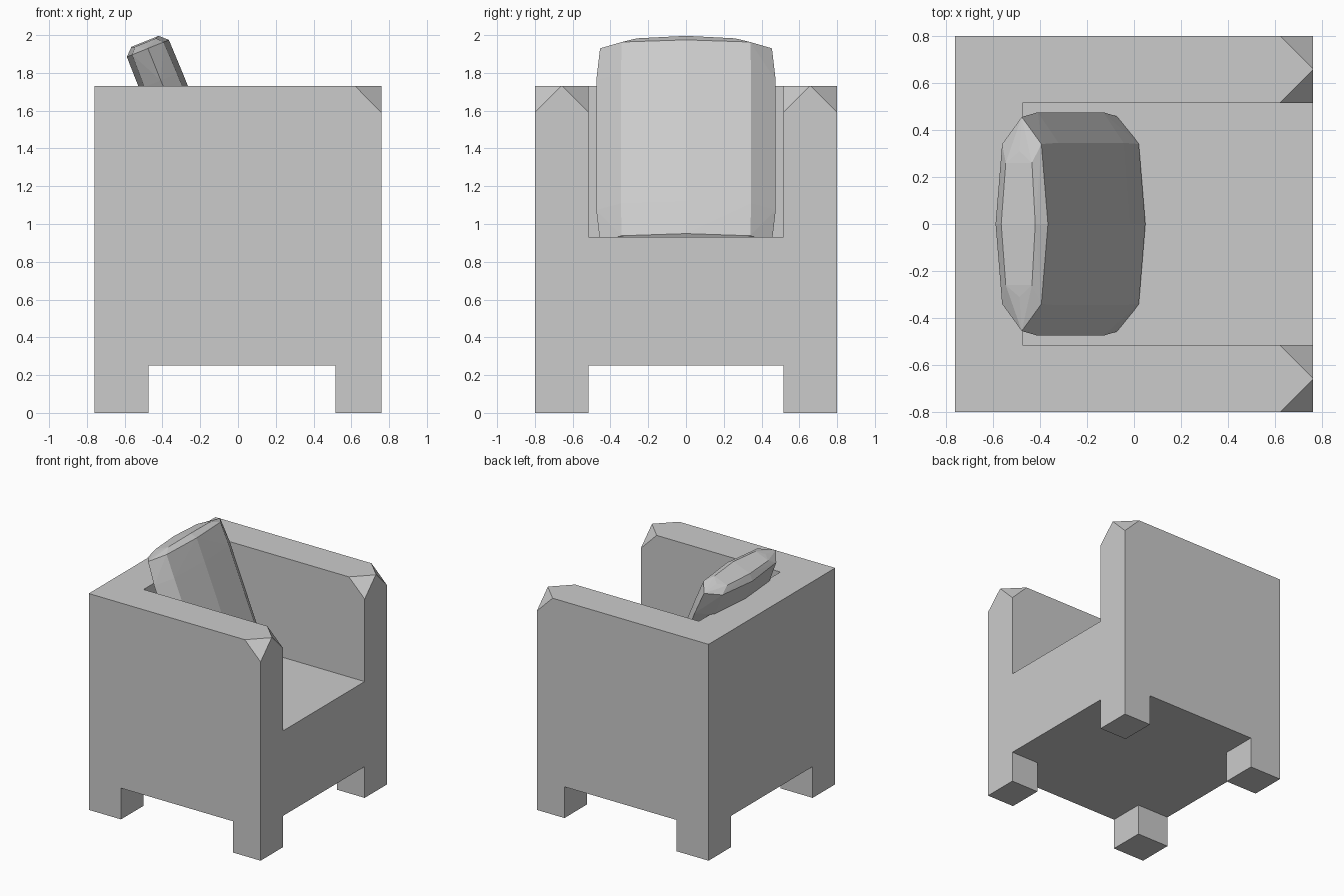
import bpy, bmesh
from math import radians
from mathutils import Vector

if "Cube" in bpy.data.objects:
    bpy.data.objects.remove(bpy.data.objects["Cube"])

X, Y, TOP = 0.76, 0.80, 1.73          # chair half sizes and height
IN_Y, IN_X = 0.515, -0.475            # inner faces of arms and back
LEG_X, LEG_H, SEAT = 0.515, 0.25, 0.93
CUT, E = 0.14, 0.02                   # clipped corner size, cutter overshoot


def hull(name, points):
    """Convex solid around a few points."""
    bm = bmesh.new()
    for p in points:
        bm.verts.new(p)
    bmesh.ops.convex_hull(bm, input=bm.verts[:])
    bmesh.ops.remove_doubles(bm, verts=bm.verts[:], dist=1e-5)
    bmesh.ops.dissolve_limit(bm, angle_limit=radians(0.5),
                             verts=bm.verts[:], edges=bm.edges[:])
    bmesh.ops.recalc_face_normals(bm, faces=bm.faces[:])
    me = bpy.data.meshes.new(name)
    bm.to_mesh(me)
    bm.free()
    ob = bpy.data.objects.new(name, me)
    bpy.context.collection.objects.link(ob)
    return ob


def box(name, lo, hi):
    return hull(name, [(x, y, z) for x in (lo[0], hi[0])
                       for y in (lo[1], hi[1]) for z in (lo[2], hi[2])])


def carve(target, cutter):
    """Subtract the cutter and remove it."""
    cutter.hide_render = True
    mod = target.modifiers.new("carve", 'BOOLEAN')
    mod.operation, mod.solver, mod.object = 'DIFFERENCE', 'EXACT', cutter
    bpy.context.view_layer.objects.active = target
    bpy.ops.object.modifier_apply(modifier=mod.name)
    bpy.data.objects.remove(cutter)


# Armchair body: block with seat hollow and two crossing gaps between the legs
body = box("armchair_body", (-X, -Y, 0), (X, Y, TOP))
carve(body, box("seat_cutter", (IN_X, -IN_Y, SEAT), (X + 1, IN_Y, TOP + 1)))
carve(body, box("leg_gap_x", (IN_X, -2, -1), (LEG_X, 2, LEG_H)))
carve(body, box("leg_gap_y", (-2, -IN_Y, -1), (2, IN_Y, LEG_H)))

# Clipped corners at the front ends of both arms
for side in (-1, 1):
    for y, out in ((Y, 1), (IN_Y, -1)):
        d = out * side
        apex = Vector((X + E, y * side + d * E, TOP + E))
        n = CUT + 3 * E
        carve(body, hull("corner_cutter", [
            apex, apex - Vector((n, 0, 0)),
            apex - Vector((0, d * n, 0)), apex - Vector((0, 0, n))]))

# Back cushion: faceted pillow, one octant as (thickness, width, height)
octant = [(0.12, 0, 0.553), (0.09, 0.34, 0.553),
          (0.122, 0, 0.37), (0.094, 0.345, 0.37),
          (0.078, 0, 0.593), (0.06, 0.26, 0.586), (0, 0.31, 0.58),
          (0, 0.455, 0.553), (0, 0.475, 0.37)]
pts = {(a * u, b * w, c * h) for u, w, h in octant
       for a in (-1, 1) for b in (-1, 1) for c in (-1, 1)}
cushion = hull("back_cushion", sorted(pts))
cushion.rotation_euler = (0, radians(-22), 0)
cushion.location = (-0.27, 0, 1.417)
